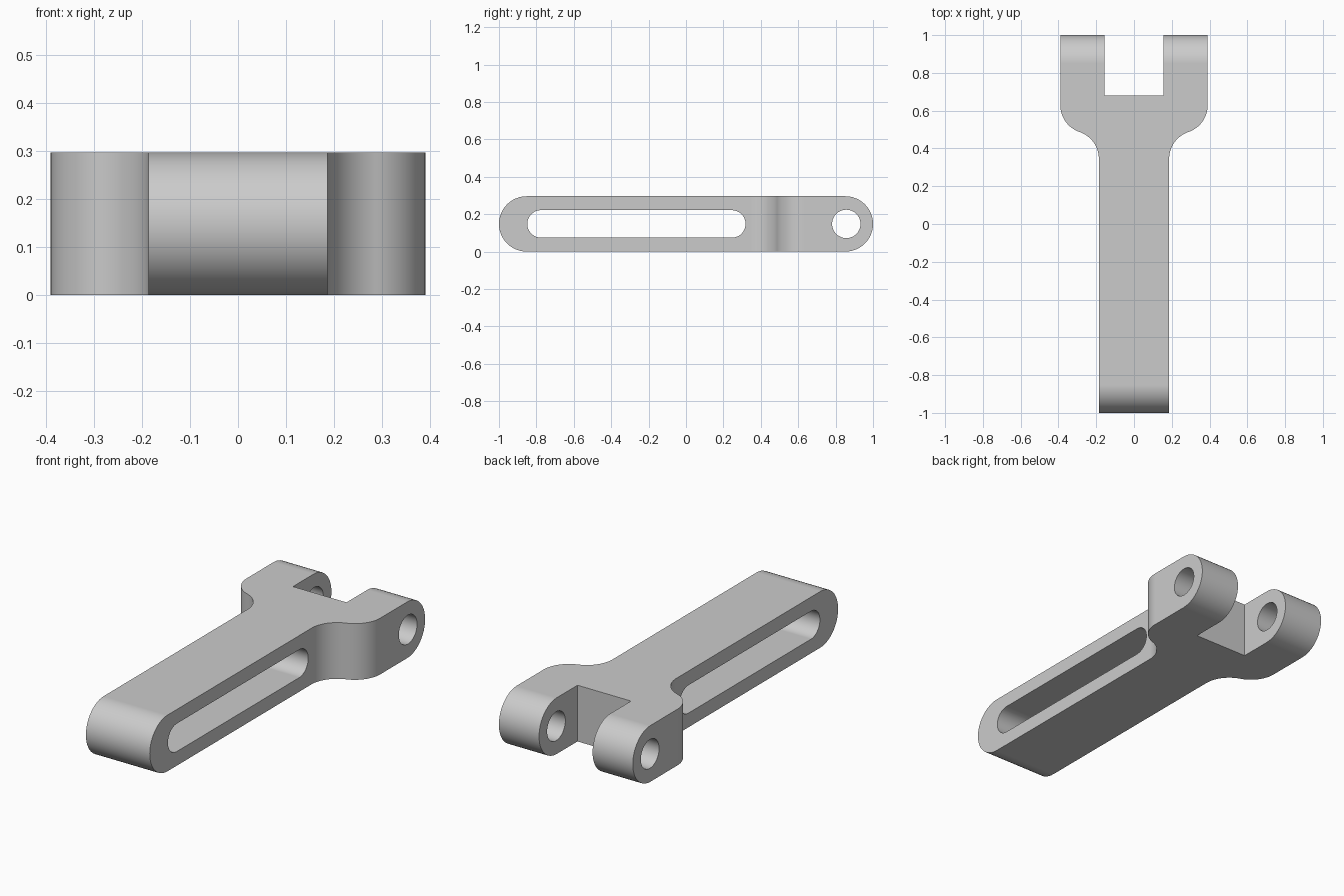
import bpy
import bmesh
from math import acos, cos, pi, sin
from mathutils import Vector

if "Cube" in bpy.data.objects:
    bpy.data.objects.remove(bpy.data.objects["Cube"])

HEIGHT = 0.296
MID = HEIGHT / 2
ARM, BAR = 0.39, 0.186        # half widths of the fork and the bar
GAP, GAP_FLOOR = 0.156, 0.68  # fork opening
BLEND, BLEND_Y = 0.15, 0.487  # shoulder radius and its middle

steel = bpy.data.materials.new("plain grey")
steel.use_nodes = True
grey = (0.6, 0.6, 0.6, 1)
steel.diffuse_color = grey
steel.node_tree.nodes["Principled BSDF"].inputs["Base Color"].default_value = grey


def arc(cx, cy, r, start, end, n=24):
    angles = [start + (end - start) * i / n for i in range(n + 1)]
    return [(cx + r * cos(a), cy + r * sin(a)) for a in angles]


def stadium(y0, y1, r):
    return arc(y1, MID, r, -pi / 2, pi / 2) + arc(y0, MID, r, pi / 2, 3 * pi / 2)


def prism(name, points, direction):
    """Extrude a closed ring of 3D points along a direction."""
    bm = bmesh.new()
    face = bm.faces.new([bm.verts.new(p) for p in points])
    ext = bmesh.ops.extrude_face_region(bm, geom=[face])
    verts = [v for v in ext["geom"] if isinstance(v, bmesh.types.BMVert)]
    bmesh.ops.translate(bm, verts=verts, vec=Vector(direction))
    bmesh.ops.recalc_face_normals(bm, faces=bm.faces)
    mesh = bpy.data.meshes.new(name)
    bm.to_mesh(mesh)
    bm.free()
    mesh.materials.append(steel)
    obj = bpy.data.objects.new(name, mesh)
    bpy.context.collection.objects.link(obj)
    return obj


def side_prism(name, profile, half):
    return prism(name, [(-half, y, z) for y, z in profile], (2 * half, 0, 0))


def combine(target, tool, operation):
    mod = target.modifiers.new(operation.lower(), "BOOLEAN")
    mod.object, mod.operation, mod.solver = tool, operation, "EXACT"
    bpy.context.view_layer.objects.active = target
    bpy.ops.object.modifier_apply(modifier=mod.name)
    bpy.data.objects.remove(tool)


# Round-ended body, seen from the side
link = side_prism("forked_link", stadium(MID - 1, 1 - MID, MID), 0.6)

# Plan outline: fork, S-shaped shoulders and straight bar
turn = acos(1 - (ARM - BAR) / (2 * BLEND))
rise = BLEND * sin(turn)
outer = arc(ARM - BLEND, BLEND_Y + rise, BLEND, 0, -turn)
inner = arc(BAR + BLEND, BLEND_Y - rise, BLEND, pi - turn, pi)
half = [(GAP, GAP_FLOOR), (GAP, 1.2), (ARM, 1.2)] + outer + inner[1:] + [(BAR, -1.2)]
plan = half + [(-x, y) for x, y in reversed(half)]
outline = prism("plan_cutter", [(x, y, -0.2) for x, y in plan], (0, 0, 0.8))
combine(link, outline, "INTERSECT")

# Long slot through the bar and pin hole through the fork arms
slot = side_prism("slot_cutter", stadium(-0.775, 0.245, 0.0735), 0.7)
combine(link, slot, "DIFFERENCE")
pin = side_prism("pin_cutter", arc(0.857, MID, 0.076, 0, 2 * pi, 48)[:-1], 0.7)
combine(link, pin, "DIFFERENCE")

# Smooth rounds with crisp edges and flat faces
bpy.ops.object.select_all(action="DESELECT")
link.select_set(True)
bpy.context.view_layer.objects.active = link
bpy.ops.object.shade_smooth_by_angle(angle=pi / 6)
normals = link.modifiers.new("flat faces stay flat", "WEIGHTED_NORMAL")
normals.keep_sharp = True
